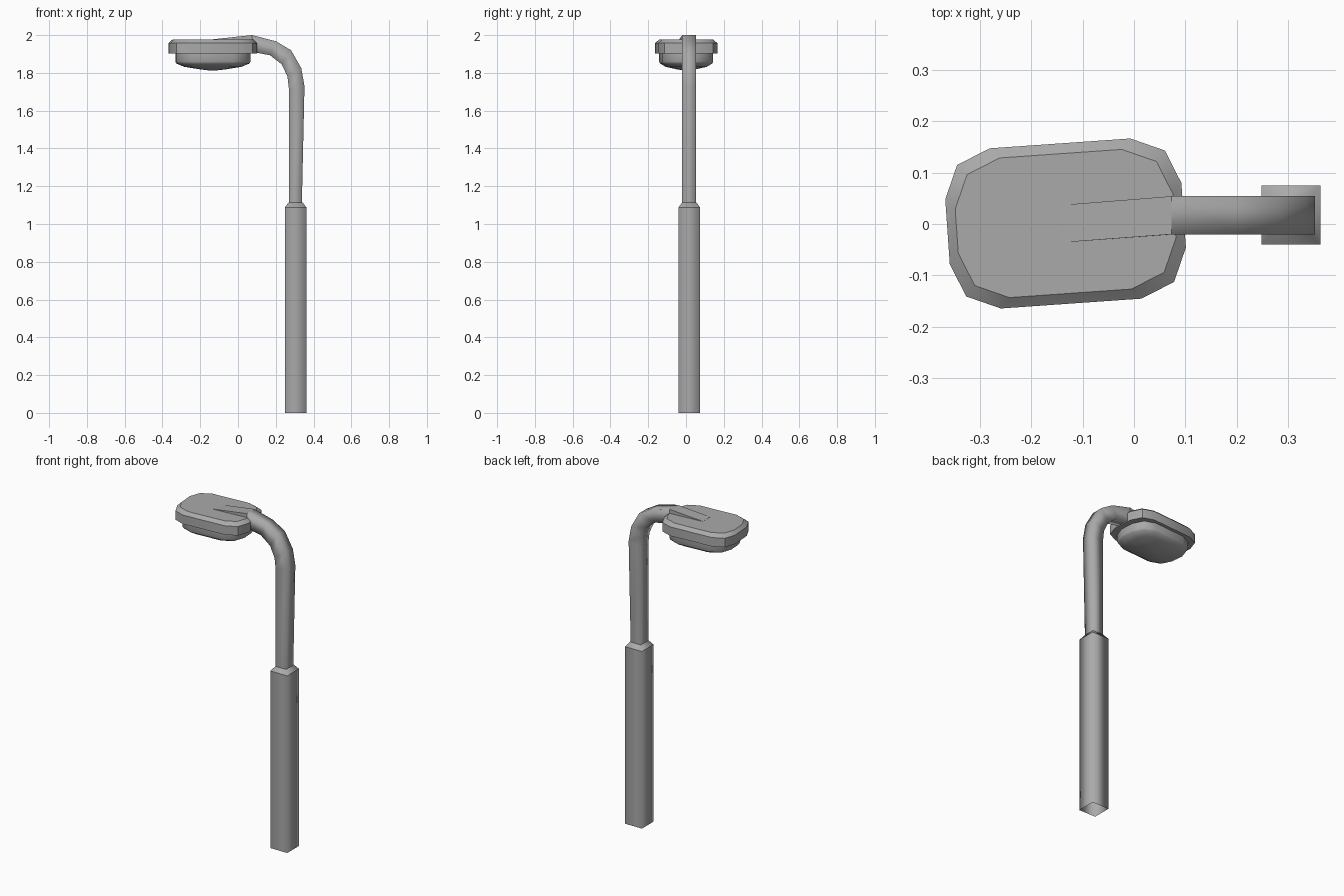
import bpy
import bmesh
import math
from mathutils import Matrix, Vector

cube = bpy.data.objects.get("Cube")
if cube:
    bpy.data.objects.remove(cube)

grey = bpy.data.materials.new("lamp_grey")
grey.use_nodes = True
colour = (0.4, 0.4, 0.4, 1)
grey.diffuse_color = colour
grey.node_tree.nodes["Principled BSDF"].inputs["Base Color"].default_value = colour


def loft(name, rings, cap_start=False, cap_end=False, creases=(), angle=None):
    """Skin a list of closed rings; creased rings stay sharp under smooth shading."""
    bm = bmesh.new()
    loops = [[bm.verts.new(p) for p in ring] for ring in rings]
    n = len(loops[0])
    for a, b in zip(loops, loops[1:]):
        for i in range(n):
            j = (i + 1) % n
            bm.faces.new((a[i], a[j], b[j], b[i]))
    if cap_start:
        bm.faces.new(loops[0][::-1])
    if cap_end:
        bm.faces.new(loops[-1])
    bmesh.ops.recalc_face_normals(bm, faces=bm.faces)
    for f in bm.faces:
        f.smooth = True
    for k in creases:
        for i in range(n):
            bm.edges.get((loops[k][i], loops[k][(i + 1) % n])).smooth = False
    mesh = bpy.data.meshes.new(name)
    bm.to_mesh(mesh)
    bm.free()
    mesh.materials.append(grey)
    obj = bpy.data.objects.new(name, mesh)
    bpy.context.collection.objects.link(obj)
    if angle:
        bpy.ops.object.select_all(action='DESELECT')
        obj.select_set(True)
        bpy.context.view_layer.objects.active = obj
        bpy.ops.object.shade_smooth_by_angle(angle=math.radians(angle))
    return obj


def square(half, z):
    return [(0.305 + sx * half, 0.0175 + sy * half, z)
            for sx, sy in ((-1, -1), (1, -1), (1, 1), (-1, 1))]


# Square lower post, open underneath, with a sloped shoulder
loft("lower_post", [square(0.057, 0), square(0.057, 1.088)])
loft("post_shoulder", [square(0.057, 1.088), square(0.037, 1.115)])

# Square pole bending over into the arm: inner x, inner z, outer x, outer z
bend = [(0.269, 1.11, 0.338, 1.11), (0.270, 1.71, 0.352, 1.73),
        (0.262, 1.78, 0.335, 1.825), (0.232, 1.845, 0.281, 1.92),
        (0.17, 1.893, 0.2, 1.968), (0.085, 1.91, 0.073, 2.0)]
arm = [[(xi, -0.02, zi), (xo, -0.02, zo), (xo, 0.054, zo), (xi, 0.054, zi)]
       for xi, zi, xo, zo in bend]
loft("pole_and_arm", arm)

# Wedge that sinks the arm into the top of the lamp head
tip = [(-0.14, y, z) for y, z in ((-0.036, 1.93), (-0.036, 1.977), (0.037, 1.977), (0.037, 1.93))]
loft("arm_wedge", [arm[-1], tip], cap_end=True, angle=30)

# Lamp head: rounded rectangle turned slightly about z
turn = Matrix.Rotation(math.radians(4), 3, 'Z')


def rounded(dx, dy, z, scale=1.0):
    q = [(0.137, 0.156), (0.2025, 0.128), (0.230, 0.063)]
    corner = [(x - dx, y - dy) for x, y in q]
    pts = []
    for sx, sy in ((1, 1), (1, -1), (-1, -1), (-1, 1)):
        order = corner if sx * sy > 0 else corner[::-1]
        pts += [Vector((sx * x * scale, sy * y * scale, 0)) for x, y in order]
    return [turn @ p + Vector((-0.133, 0.001, z)) for p in pts]


loft("lamp_housing", [rounded(0, 0, 1.902), rounded(0, 0, 1.957), rounded(0.018, 0.02, 1.976)],
     cap_start=True, cap_end=True, angle=30)

# Shallow bowl of the lamp below the housing
loft("lamp_bowl", [rounded(0.034, 0.02, 1.903), rounded(0.034, 0.02, 1.86),
                   rounded(0.038, 0.024, 1.85), rounded(0.034, 0.02, 1.832, 0.76),
                   rounded(0.034, 0.02, 1.819, 0.35), rounded(0.034, 0.02, 1.813, 0.1)],
     cap_end=True)
